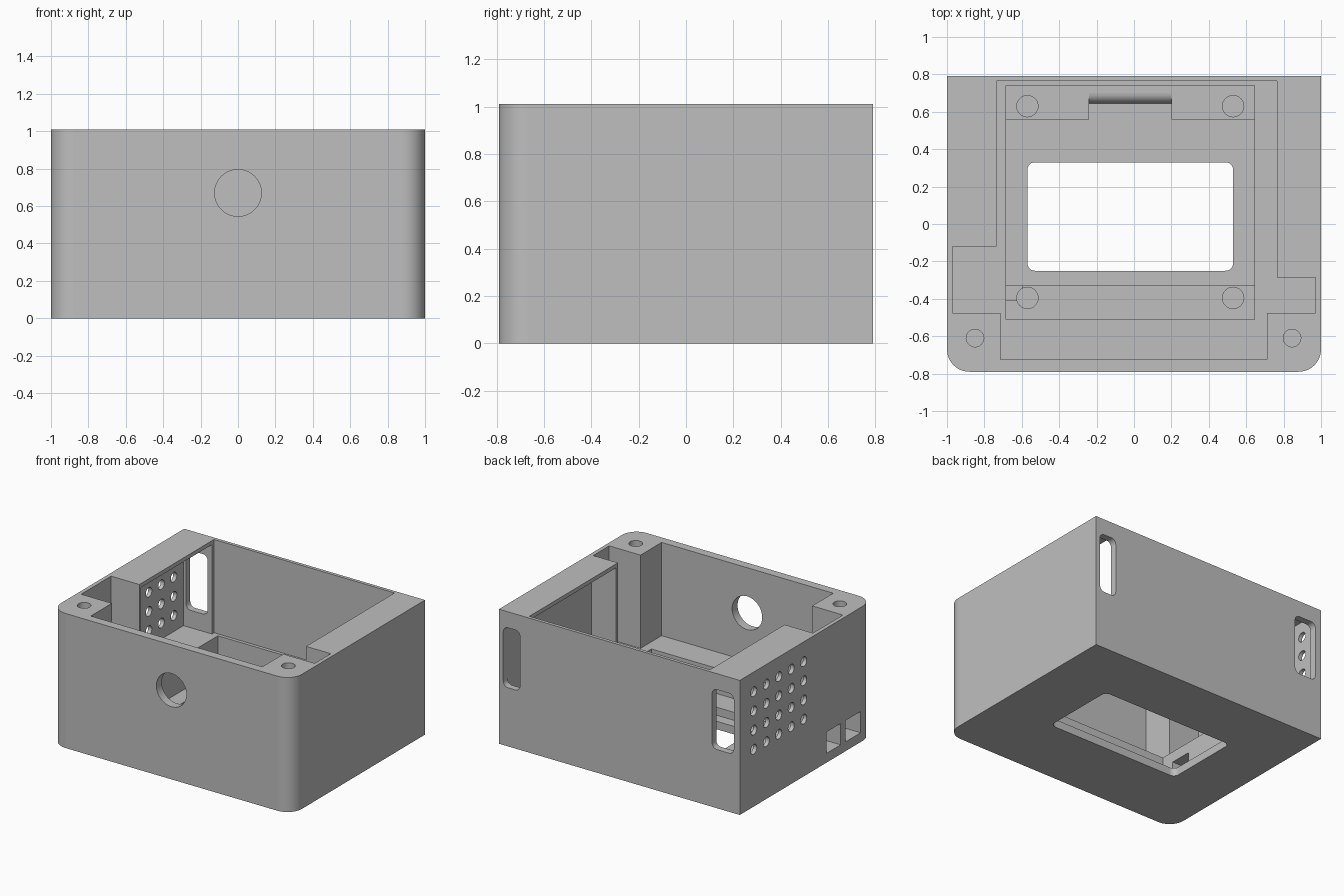
import bpy
import bmesh
from math import sin, cos, pi, radians
from mathutils import Vector

if "Cube" in bpy.data.objects:
    bpy.data.objects.remove(bpy.data.objects["Cube"])

TOP, FLOOR, LEDGE, PLATE = 1.01, 0.31, 0.12, 0.06
AXES = {"x": (1, 2, 0), "y": (0, 2, 1), "z": (0, 1, 2)}


def arc(cx, cy, r, a0, a1, n=12):
    """Points on an arc, angles in degrees."""
    angles = [radians(a0 + (a1 - a0) * i / n) for i in range(n + 1)]
    return [(cx + r * cos(a), cy + r * sin(a)) for a in angles]


def circle(cx, cy, r, n=32):
    return arc(cx, cy, r, 0, 360, n)[:-1]


def rect(u0, u1, v0, v1, r=0):
    """Rectangle profile, with rounded corners when r is given."""
    if not r:
        return [(u0, v0), (u1, v0), (u1, v1), (u0, v1)]
    return (arc(u1 - r, v0 + r, r, -90, 0, 6) + arc(u1 - r, v1 - r, r, 0, 90, 6)
            + arc(u0 + r, v1 - r, r, 90, 180, 6) + arc(u0 + r, v0 + r, r, 180, 270, 6))


def prism(name, profiles, axis, lo, hi):
    """Extrude one or more separate 2D profiles along an axis."""
    iu, iv, iw = AXES[axis]
    bm = bmesh.new()
    for points in profiles:
        verts = []
        for u, v in points:
            co = Vector()
            co[iu], co[iv], co[iw] = u, v, lo
            verts.append(bm.verts.new(co))
        base = bm.faces.new(verts)
        new = bmesh.ops.extrude_face_region(bm, geom=[base])["geom"]
        shift = Vector()
        shift[iw] = hi - lo
        bmesh.ops.translate(bm, vec=shift,
                            verts=[g for g in new if isinstance(g, bmesh.types.BMVert)])
    bmesh.ops.recalc_face_normals(bm, faces=bm.faces)
    mesh = bpy.data.meshes.new(name)
    bm.to_mesh(mesh)
    bm.free()
    obj = bpy.data.objects.new(name, mesh)
    bpy.context.collection.objects.link(obj)
    return obj


# Solid block, front corners rounded
R = 0.12
case = prism("enclosure", [arc(-1 + R, -0.79 + R, R, 180, 270) + arc(1 - R, -0.79 + R, R, 270, 360)
                           + [(1, 0.79), (-1, 0.79)]], "z", 0, TOP)


def cut(name, profiles, axis, lo, hi):
    cutter = prism(name, profiles, axis, lo, hi)
    cutter.hide_render = True
    mod = case.modifiers.new(name, "BOOLEAN")
    mod.operation, mod.solver, mod.object = "DIFFERENCE", "EXACT", cutter
    bpy.context.view_layer.objects.active = case
    bpy.ops.object.modifier_apply(modifier=mod.name)
    mesh = cutter.data
    bpy.data.objects.remove(cutter)
    bpy.data.meshes.remove(mesh)


# Main cavity with side recesses, leaving two front screw bosses
cut("cavity", [[(-0.735, 0.765), (-0.735, -0.12), (-0.97, -0.12), (-0.97, -0.475),
                (-0.715, -0.475), (-0.715, -0.725), (0.71, -0.725), (0.71, -0.475),
                (0.97, -0.475), (0.97, -0.285), (0.765, -0.285), (0.765, 0.765)]],
    "z", FLOOR, TOP + 0.1)

# Side pockets under thin top caps
cut("right_pocket", [rect(-0.97, -0.6, -0.1, 0.74)], "z", FLOOR, TOP - 0.03)
cut("left_pocket", [rect(0.6, 0.97, -0.265, 0.74)], "z", FLOOR, TOP - 0.03)

# Stepped floor: mounting ledges, screen recess, cable notch, window
cut("ledge_pit", [rect(-0.685, 0.645, -0.51, 0.74)], "z", LEDGE, FLOOR + 0.1)
cut("screen_recess", [rect(-0.685, 0.645, -0.33, 0.56)], "z", PLATE, LEDGE + 0.1)
cut("cable_notch", [[(0.5, PLATE), (0.645, PLATE)]
                    + arc(0.7, LEDGE - 0.055, 0.055, 180, 90, 8)
                    + [(0.7, 0.2), (0.5, 0.2)]], "x", -0.24, 0.2)
cut("window", [rect(-0.57, 0.53, -0.25, 0.33, 0.04)], "z", -0.1, 0.2)
cut("mount_holes", [circle(x, y, 0.057) for x in (-0.57, 0.53) for y in (-0.395, 0.63)],
    "z", 0.04, 0.25)

# Screw holes in the top of the front bosses
cut("screw_holes", [circle(x, -0.61, 0.047) for x in (-0.85, 0.845)], "z", 0.65, TOP + 0.1)

# Round hole in the front wall
cut("front_hole", [circle(0, 0.67, 0.125, 48)], "y", -0.9, -0.6)

# Upright slots in the back wall
cut("back_slots", [rect(-0.95, -0.77, 0.44, 0.89, 0.04),
                   rect(0.825, 0.965, 0.44, 0.89, 0.04)], "y", 0.7, 0.9)

# Vent grid and ports in the right wall
cut("vents", [circle(0.032 + 0.148 * i, 0.43 + 0.144 * j, 0.036, 24)
              for i in range(5) for j in range(4)], "x", -1.1, -0.9)
cut("inner_port", [rect(-0.406, -0.24, 0.07, 0.23)], "x", -1.1, -0.6)
cut("corner_port", [rect(-0.643, -0.466, 0.07, 0.23)], "x", -1.1, -0.72)

# Smooth only the curved faces
for poly in case.data.polygons:
    poly.use_smooth = max(abs(c) for c in poly.normal) < 0.9995

# Single grey material
grey = bpy.data.materials.new("plain_grey")
grey.use_nodes = True
colour = (0.52, 0.52, 0.52, 1)
grey.diffuse_color = colour
grey.node_tree.nodes["Principled BSDF"].inputs["Base Color"].default_value = colour
case.data.materials.clear()
case.data.materials.append(grey)
for poly in case.data.polygons:
    poly.material_index = 0
